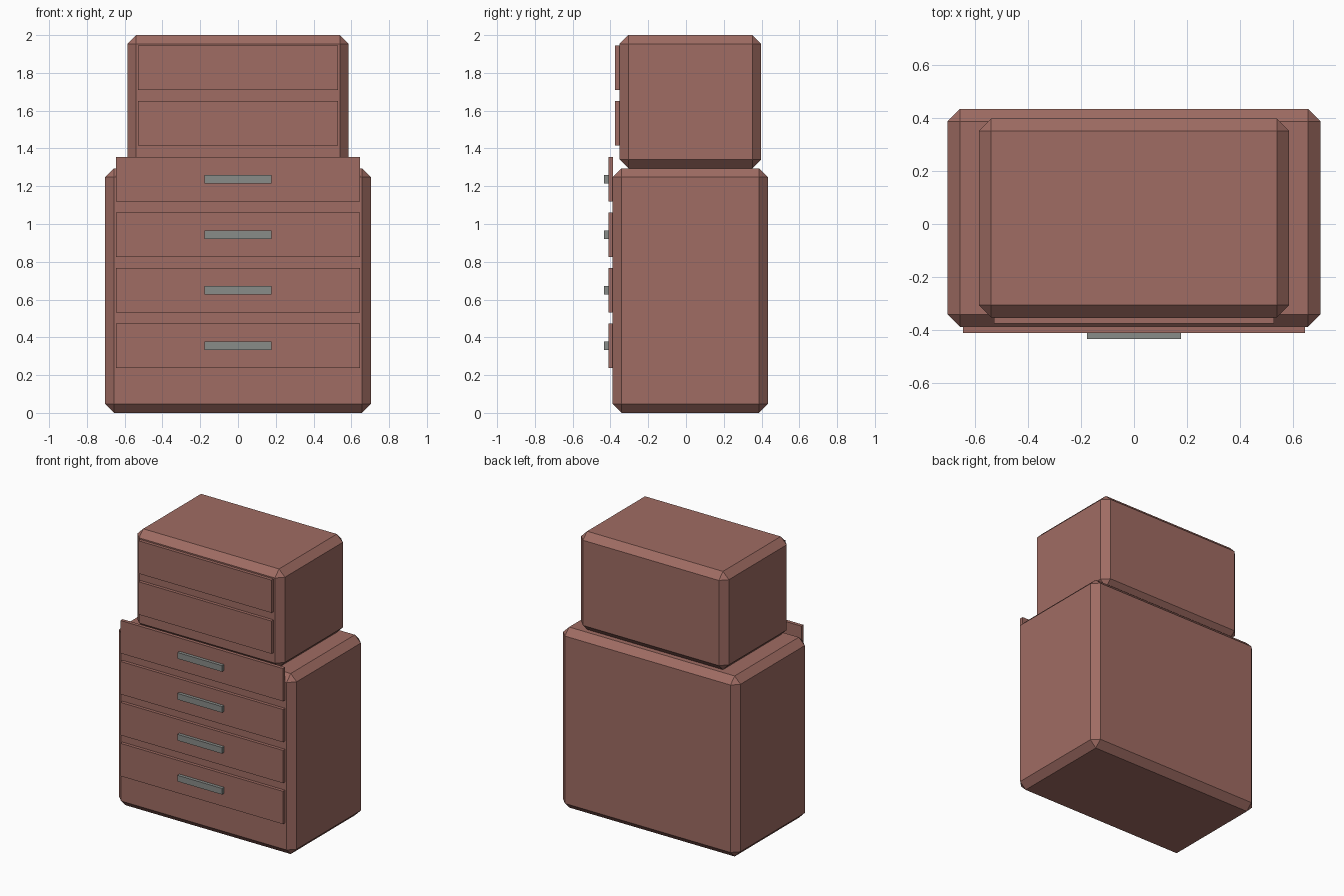
import bpy
import bmesh

cube = bpy.data.objects.get("Cube")
if cube:
    bpy.data.objects.remove(cube, do_unlink=True)


def material(name, rgb):
    mat = bpy.data.materials.new(name)
    mat.use_nodes = True
    color = (*rgb, 1.0)
    mat.diffuse_color = color
    mat.node_tree.nodes["Principled BSDF"].inputs["Base Color"].default_value = color
    return mat


wood = material("reddish brown wood", (0.35, 0.15, 0.125))
metal = material("grey metal", (0.25, 0.265, 0.25))


def box(name, mat, half_width, y_range, z_range, chamfer=0.0):
    """Box centred on x, with optional single-segment chamfered edges."""
    (y0, y1), (z0, z1) = y_range, z_range
    bm = bmesh.new()
    bmesh.ops.create_cube(bm, size=1)
    bmesh.ops.scale(bm, vec=(2 * half_width, y1 - y0, z1 - z0), verts=bm.verts)
    if chamfer:
        bmesh.ops.bevel(bm, geom=bm.edges[:], offset=chamfer, segments=1,
                        affect='EDGES', profile=0.5)
    mesh = bpy.data.meshes.new(name)
    bm.to_mesh(mesh)
    bm.free()
    mesh.materials.append(mat)
    obj = bpy.data.objects.new(name, mesh)
    obj.location = (0, (y0 + y1) / 2, (z0 + z1) / 2)
    bpy.context.collection.objects.link(obj)
    return obj


# Cabinet bodies
box("lower_cabinet", wood, 0.704, (-0.388, 0.434), (0, 1.295), 0.047)
box("upper_cabinet", wood, 0.586, (-0.352, 0.398), (1.295, 2.0), 0.047)

pitch = 0.2937
drawer_height = 0.235

# Lower drawers with bar handles
for i in range(4):
    z = 0.238 + i * pitch
    box(f"lower_drawer_{i + 1}", wood, 0.645, (-0.411, -0.386), (z, z + drawer_height))
    middle = z + drawer_height / 2
    box(f"drawer_handle_{i + 1}", metal, 0.177, (-0.434, -0.41),
        (middle - 0.022, middle + 0.022))

# Plain upper drawers
for i in range(2):
    z = 1.415 + i * pitch
    box(f"upper_drawer_{i + 1}", wood, 0.529, (-0.375, -0.35), (z, z + drawer_height))
